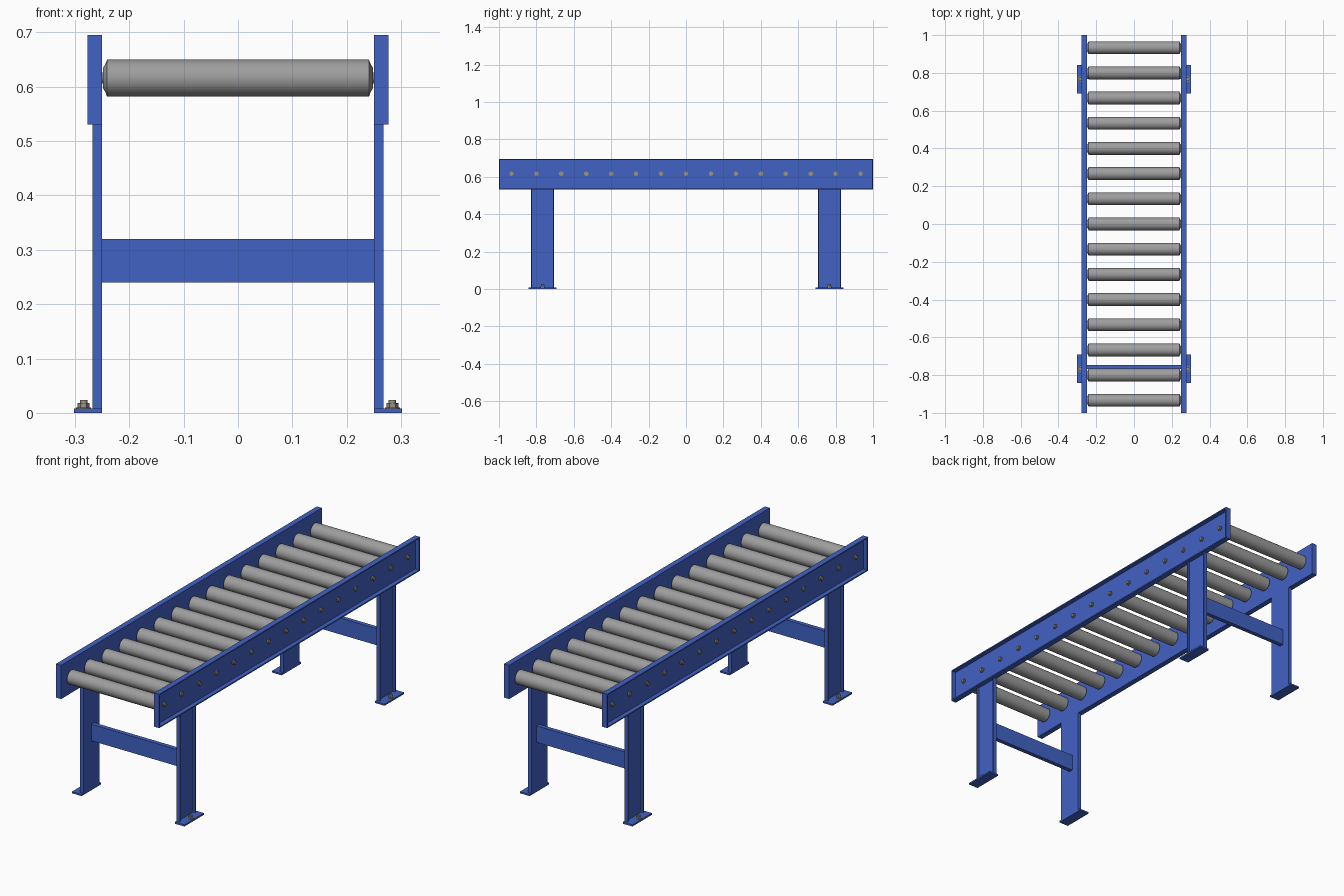
import bpy, bmesh, math
from mathutils import Matrix

cube = bpy.data.objects.get("Cube")
if cube:
    bpy.data.objects.remove(cube, do_unlink=True)


def material(name, rgb):
    m = bpy.data.materials.new(name)
    m.use_nodes = True
    m.diffuse_color = (*rgb, 1)
    m.node_tree.nodes["Principled BSDF"].inputs["Base Color"].default_value = (*rgb, 1)
    return m


BLUE = material("blue paint", (0.053, 0.122, 0.55))
GREY = material("roller grey", (0.34, 0.34, 0.34))
STEEL = material("bolt steel", (0.32, 0.29, 0.23))


def finish(name, bm, mat, smooth=False):
    bmesh.ops.recalc_face_normals(bm, faces=bm.faces)
    mesh = bpy.data.meshes.new(name)
    bm.to_mesh(mesh)
    bm.free()
    mesh.materials.append(mat)
    ob = bpy.data.objects.new(name, mesh)
    bpy.context.collection.objects.link(ob)
    if smooth:
        bpy.ops.object.select_all(action='DESELECT')
        ob.select_set(True)
        bpy.context.view_layer.objects.active = ob
        bpy.ops.object.shade_smooth_by_angle(angle=math.radians(25))
    return ob


def add_box(bm, xs, ys, zs):
    spans = (xs, ys, zs)
    centre = [sum(s) / 2 for s in spans]
    size = [abs(s[1] - s[0]) for s in spans]
    bmesh.ops.create_cube(bm, size=1, matrix=Matrix.Translation(centre) @ Matrix.Diagonal((*size, 1)))


def add_turned(bm, profile, origin, axis, sides=32):
    """Lathe (offset, radius) pairs around an x or z axis."""
    turn = Matrix.Rotation(math.pi / 2, 4, 'Y') if axis == 'X' else Matrix()
    place = Matrix.Translation(origin) @ turn
    rings = []
    for h, r in profile:
        angles = [2 * math.pi * i / sides for i in range(sides)]
        rings.append([bm.verts.new(place @ Matrix.Translation((r * math.cos(a), r * math.sin(a), h)).translation)
                      for a in angles])
    for a, b in zip(rings, rings[1:]):
        for i in range(sides):
            j = (i + 1) % sides
            bm.faces.new((a[i], a[j], b[j], b[i]))
    bm.faces.new(rings[0])
    bm.faces.new(rings[-1])


INNER, T = 0.25, 0.006
AXLE_Z, LEG_Y, RAIL_LOW, RAIL_TOP = 0.616, 0.767, 0.531, 0.695
ROLLERS = [-14 / 15 + i * 2 / 15 for i in range(15)]

for side, s in (("left", 1), ("right", -1)):
    def sx(a, b):
        return sorted((s * a, s * b))

    # Side rail: shallow tray open to the outside
    bm = bmesh.new()
    add_box(bm, sx(INNER, INNER + T), (-1, 1), (RAIL_LOW, RAIL_TOP))
    lip = sx(INNER + T, 0.277)
    for zs in ((RAIL_LOW, RAIL_LOW + T), (RAIL_TOP - T, RAIL_TOP)):
        add_box(bm, lip, (-1, 1), zs)
    for ys in ((-1, -1 + T), (1 - T, 1)):
        add_box(bm, lip, ys, (RAIL_LOW + T, RAIL_TOP - T))
    finish(side + "_rail", bm, BLUE)

    # Axle ends showing on the outside of the rail
    bm = bmesh.new()
    for y in ROLLERS:
        add_turned(bm, [(0, 0.013), (0.005, 0.013)], (s * (INNER + T) - (0.005 if s < 0 else 0), y, AXLE_Z), 'X', 6)
        add_turned(bm, [(-0.006, 0.008), (0.006, 0.008)], (s * (INNER + T + 0.004), y, AXLE_Z), 'X', 16)
    finish(side + "_axle_nuts", bm, STEEL, True)

    for end, e in (("front", -1), ("back", 1)):
        cy = e * LEG_Y
        y0, y1 = cy - 0.062, cy + 0.062

        # Leg channel, open to the outside
        bm = bmesh.new()
        add_box(bm, sx(INNER, INNER + T), (y0, y1), (0.008, RAIL_LOW))
        for ys in ((y0, y0 + T), (y1 - T, y1)):
            add_box(bm, sx(INNER + T, 0.268), ys, (0.008, RAIL_LOW))
        finish(f"{end}_{side}_leg", bm, BLUE)

        # Foot plate and anchor bolt
        bm = bmesh.new()
        add_box(bm, sx(INNER, 0.302), (cy - 0.075, cy + 0.075), (0, 0.008))
        finish(f"{end}_{side}_foot", bm, BLUE)
        bm = bmesh.new()
        base = (s * 0.284, cy, 0.008)
        add_turned(bm, [(0, 0.014), (0.002, 0.014)], base, 'Z', 24)
        add_turned(bm, [(0.002, 0.011), (0.010, 0.011)], base, 'Z', 6)
        add_turned(bm, [(0.010, 0.007), (0.016, 0.007)], base, 'Z', 16)
        finish(f"{end}_{side}_anchor_bolt", bm, STEEL, True)

# Cross beams joining each pair of legs
for end, y in (("front", -LEG_Y), ("back", LEG_Y)):
    bm = bmesh.new()
    add_box(bm, (-INNER, INNER), (y, y + 0.021), (0.24, 0.32))
    finish(end + "_cross_beam", bm, BLUE)

# Rollers with tapered ends and short shafts
half = [(0.25, 0.010), (0.248, 0.010), (0.248, 0.019), (0.243, 0.028), (0.241, 0.034)]
profile = [(-h, r) for h, r in half] + half[::-1]
for i, y in enumerate(ROLLERS):
    bm = bmesh.new()
    add_turned(bm, profile, (0, y, AXLE_Z), 'X')
    finish(f"roller_{i + 1}", bm, GREY, True)
